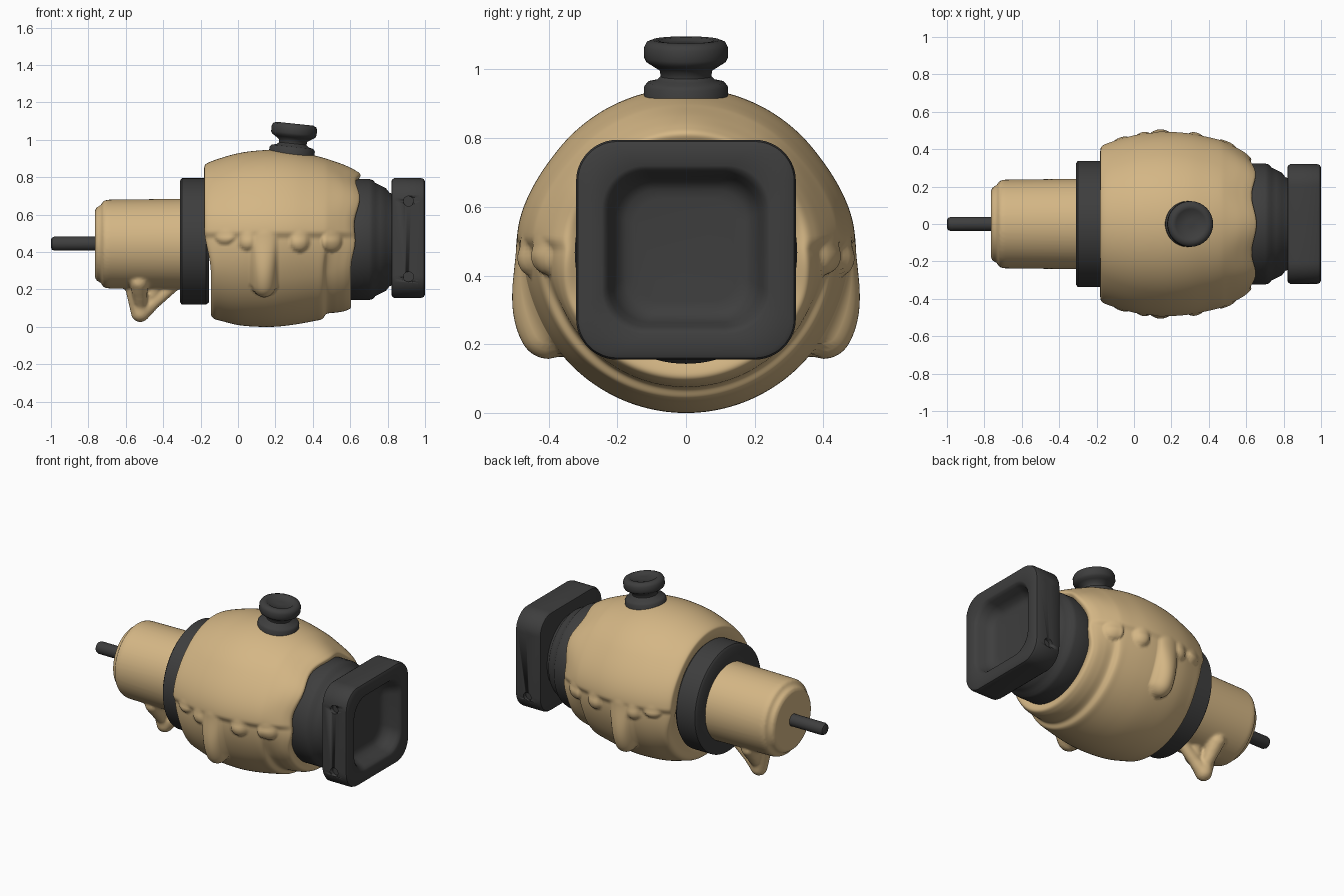
import bpy, bmesh, math
from mathutils import Vector

if "Cube" in bpy.data.objects:
    bpy.data.objects.remove(bpy.data.objects["Cube"])


def material(name, rgb):
    m = bpy.data.materials.new(name)
    m.diffuse_color = (*rgb, 1)
    m.use_nodes = True
    m.node_tree.nodes["Principled BSDF"].inputs["Base Color"].default_value = m.diffuse_color
    return m


TAN = material("tan", (0.66, 0.47, 0.235))
DARK = material("charcoal", (0.048, 0.048, 0.048))
CZ = 0.47  # height of the main axis


def finish(name, bm, mat, angle=40):
    bmesh.ops.recalc_face_normals(bm, faces=bm.faces)
    me = bpy.data.meshes.new(name)
    bm.to_mesh(me)
    bm.free()
    me.materials.append(mat)
    me.shade_smooth()
    me.set_sharp_from_angle(angle=math.radians(angle))
    ob = bpy.data.objects.new(name, me)
    bpy.context.collection.objects.link(ob)
    return ob


def loft(rings):
    """Skin a list of equal-length point rings and cap both ends."""
    bm = bmesh.new()
    vs = [[bm.verts.new(p) for p in ring] for ring in rings]
    n = len(vs[0])
    for a, b in zip(vs, vs[1:]):
        for i in range(n):
            j = (i + 1) % n
            bm.faces.new((a[i], a[j], b[j], b[i]))
    bm.faces.new(vs[0])
    bm.faces.new(vs[-1])
    return bm


def revolve(profile, z, segs=96):
    """Turn (x, radius) points around a line along x at height z."""
    angs = [2 * math.pi * i / segs for i in range(segs)]
    return loft([[(x, r * math.sin(a), z + r * math.cos(a)) for a in angs] for x, r in profile])


def spline(pts, sub):
    """Catmull-Rom resampling of a profile."""
    p = [Vector(q) for q in pts]
    out = []
    for i in range(len(p) - 1):
        a, b, c, d = p[max(i - 1, 0)], p[i], p[i + 1], p[min(i + 2, len(p) - 1)]
        for k in range(sub):
            t = k / sub
            out.append(0.5 * (2 * b + (c - a) * t + (2 * a - 5 * b + 4 * c - d) * t * t
                              + (3 * b - a - 3 * c + d) * t ** 3))
    return out + [p[-1]]


def smooth(t):
    t = min(max(t, 0), 1)
    return t * t * (3 - 2 * t)


# Barrel: separate upper and lower profiles, with a dripping coat on both sides
upper = spline([(-.15, .30), (-.175, .35), (-.18, .385), (-.165, .405), (-.1, .43), (0, .458),
                (.1, .472), (.2, .476), (.3, .468), (.4, .448), (.46, .433), (.50, .42),
                (.57, .395), (.63, .365), (.655, .34), (.63, .30)], 8)
lower = spline([(-.12, .30), (-.14, .36), (-.145, .40), (-.13, .425), (-.09, .438), (0, .46),
                (.1, .469), (.2, .469), (.3, .458), (.4, .44), (.45, .428), (.475, .40),
                (.53, .393), (.58, .382), (.605, .36), (.59, .30)], 8)
EDGE = 0.47
# drips: x, lowest z, radius, thickness
DRIPS = [(-.07, .44, .06, .028), (.05, .41, .045, .026), (.14, .17, .068, .075),
         (.33, .40, .05, .03), (.50, .40, .055, .03)]


def coat(x, z):
    h = 0.018 * smooth((z - EDGE) / 0.04) * (1 - smooth((z - EDGE - 0.05) / 0.25))
    for dx, zb, r, thick in DRIPS:
        top, low = EDGE + 0.02, zb + r
        zc = min(max(z, low), max(top, low))
        q = math.hypot(x - dx, z - zc) / r
        if q < 1:
            grow = smooth((top - z) / max(top - low, 0.02))
            h = max(h, (0.02 + (thick - 0.02) * grow) * (1 - q * q) ** 0.55)
    return h


SEG = 256
rings = []
for k, (u, l) in enumerate(zip(upper, lower)):
    ring = []
    ends = smooth(k / 24) * smooth((len(upper) - 1 - k) / 24)
    right = smooth((u.x - 0.45) / 0.15)
    for i in range(SEG):
        a = 2 * math.pi * i / SEG
        w = smooth((math.cos(a) + 0.45) / 0.6)
        x, r = l.lerp(u, w)
        x += 0.012 * right * w * (math.cos(7 * a) - 1) - 0.012 * right * w * (1 - math.cos(a))
        r += coat(x, CZ + r * math.cos(a)) * ends
        ring.append((x, r * math.sin(a), CZ + r * math.cos(a)))
    rings.append(ring)
finish("barrel_body", loft(rings), TAN, 70)

# Nose cylinder with the drip hanging below it, fused by a remesh
bm = revolve([(-.765, .15), (-.765, .18), (-.755, .198), (-.735, .205), (-.72, .23), (-.70, .237),
              (-.45, .24), (-.22, .243)], 0.443, 64)
STRANDS = [((-.54, 0, .23), .07, (-.522, 0, .075), .052),
           ((-.34, 0, .225), .035, (-.455, 0, .125), .036),
           ((-.455, 0, .125), .036, (-.51, 0, .08), .045),
           ((-.53, -.11, .24), .05, (-.52, -.01, .10), .035),
           ((-.53, .11, .24), .05, (-.52, .01, .10), .035),
           ((-.44, 0, .22), .05, (-.46, 0, .17), .04)]
for p, rp, q, rq in STRANDS:
    for k in range(13):
        t = k / 12
        ret = bmesh.ops.create_icosphere(bm, subdivisions=2, radius=rp + (rq - rp) * t)
        bmesh.ops.translate(bm, verts=ret["verts"], vec=Vector(p).lerp(Vector(q), t))
nose = finish("nose_with_drip", bm, TAN)
rm = nose.modifiers.new("fuse", 'REMESH')
rm.mode = 'VOXEL'
rm.voxel_size = 0.009
rm.use_smooth_shade = True
sm = nose.modifiers.new("soften", 'SMOOTH')
sm.factor = 0.5
sm.iterations = 5

# Rod, collar and neck
finish("nose_rod", revolve([(-1, .02), (-.995, .032), (-.98, .038), (-.72, .038)], 0.445, 32), DARK)
finish("collar", revolve([(-.305, .20), (-.31, .325), (-.30, .338), (-.17, .338),
                          (-.155, .325), (-.155, .2)], 0.457), DARK)
finish("rear_neck", revolve([(.56, .29), (.575, .318), (.59, .324), (.70, .324), (.72, .318),
                             (.735, .302), (.76, .29), (.79, .275), (.81, .25), (.84, .24)],
                            0.467), DARK)


# Square rear flange with a dished front
def rounded_square(x, half, rad, z=0.475):
    pts = []
    for c in range(4):
        m = math.pi / 4 + c * math.pi / 2
        cy = math.copysign(half - rad, math.cos(m))
        cz = math.copysign(half - rad, math.sin(m))
        for k in range(13):
            a = c * math.pi / 2 + k / 12 * math.pi / 2
            pts.append((x, cy + rad * math.cos(a), z + cz + rad * math.sin(a)))
    return pts


sections = [(.82, .30, .10), (.823, .312, .112), (.835, .32, .12), (.98, .32, .12), (.994, .315, .115),
            (1.0, .302, .102), (1.0, .245, .125), (.995, .236, .12), (.98, .225, .115),
            (.94, .212, .11), (.91, .195, .10), (.897, .175, .09), (.893, .15, .08)]
flange = finish("rear_flange", loft([rounded_square(*s) for s in sections]), DARK)

# Bolt holes in both flange sides
bm = bmesh.new()
for side in (-1, 1):
    for z in (0.268, 0.672):
        ret = bmesh.ops.create_cone(bm, cap_ends=True, segments=24, radius1=.027, radius2=.027, depth=.06)
        for v in ret["verts"]:
            v.co = Vector((0.911 + v.co.x, side * 0.325 + v.co.z, z + v.co.y))
cutter = finish("bolt_hole_cutter", bm, DARK)
cutter.hide_render = True
cutter.display_type = 'WIRE'
cut = flange.modifiers.new("bolt_holes", 'BOOLEAN')
cut.operation = 'DIFFERENCE'
cut.solver = 'EXACT'
cut.object = cutter

# Filler knob on top, leaning with the barrel surface
knob = finish("top_knob", revolve([(-.04, .10), (-.03, .122), (.015, .122), (.028, .112), (.034, .085),
                                   (.045, .074), (.062, .076), (.078, .10), (.088, .116), (.10, .122),
                                   (.13, .122), (.145, .115), (.152, .098), (.150, .08), (.143, .073),
                                   (.143, .02)], 0, 64), DARK, 50)
knob.rotation_euler = (0, math.radians(-90 + 6), 0)
knob.location = (0.288, 0, 0.935)
